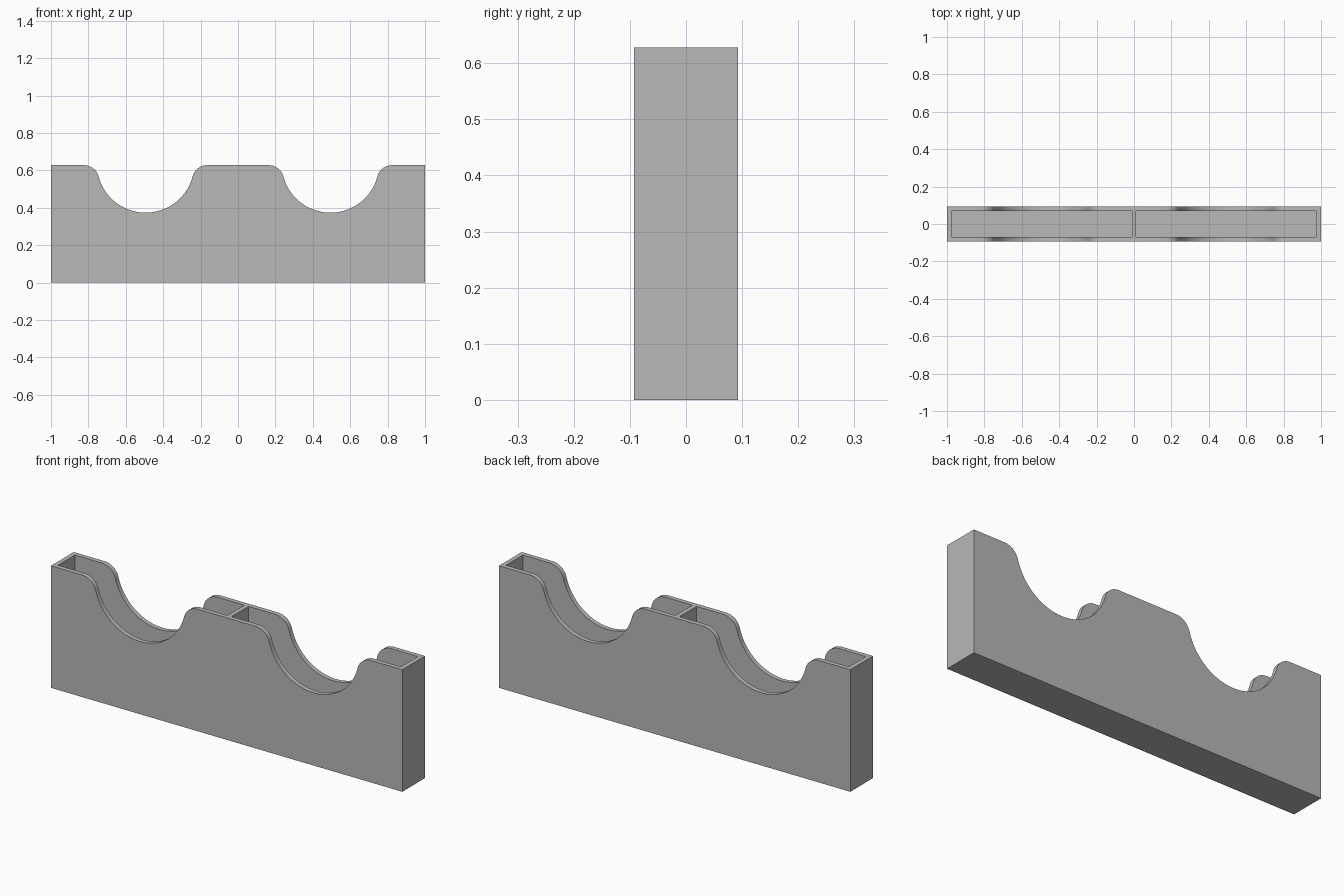
import bpy
import bmesh
from math import sin, cos, pi, atan2
from mathutils import Matrix, Vector

if "Cube" in bpy.data.objects:
    bpy.data.objects.remove(bpy.data.objects["Cube"], do_unlink=True)

HEIGHT, HALF_DEPTH, WALL = 0.628, 0.0925, 0.024
NOTCH_X, NOTCH_Z, NOTCH_R = 0.494, 0.634, 0.26   # scooped notch circle
FILLET_X, FILLET_R = 0.329, 0.08                 # rounded shoulder, from notch centre

grey = bpy.data.materials.new("plain_grey")
grey.use_nodes = True
colour = (0.48, 0.48, 0.48, 1)
grey.diffuse_color = colour
grey.node_tree.nodes["Principled BSDF"].inputs["Base Color"].default_value = colour


def make_object(name, bm):
    mesh = bpy.data.meshes.new(name)
    bmesh.ops.recalc_face_normals(bm, faces=bm.faces)
    bm.to_mesh(mesh)
    bm.free()
    obj = bpy.data.objects.new(name, mesh)
    bpy.context.collection.objects.link(obj)
    mesh.materials.append(grey)
    return obj


def arc(cx, cz, r, start, end, steps):
    angles = [start + (end - start) * i / steps for i in range(steps + 1)]
    return [(cx + r * cos(a), cz + r * sin(a)) for a in angles]


def notch(cx):
    """Outline of one notch, left to right: shoulder, scoop, shoulder."""
    fz = HEIGHT - FILLET_R
    tilt = atan2(NOTCH_Z - fz, FILLET_X)
    left = arc(cx - FILLET_X, fz, FILLET_R, pi / 2, tilt, 12)
    scoop = arc(cx, NOTCH_Z, NOTCH_R, pi + tilt, 2 * pi - tilt, 40)
    right = arc(cx + FILLET_X, fz, FILLET_R, pi - tilt, pi / 2, 12)
    return left + scoop[1:-1] + right


# Body: side profile extruded through the depth
outline = [(-1, 0), (-1, HEIGHT)] + notch(-NOTCH_X) + notch(NOTCH_X) + [(1, HEIGHT), (1, 0)]
bm = bmesh.new()
face = bm.faces.new([bm.verts.new((x, -HALF_DEPTH, z)) for x, z in outline])
extruded = bmesh.ops.extrude_face_region(bm, geom=[face])["geom"]
bmesh.ops.translate(bm, vec=(0, 2 * HALF_DEPTH, 0),
                    verts=[g for g in extruded if isinstance(g, bmesh.types.BMVert)])
body = make_object("holder_body", bm)

# Pockets: two open-topped cavities with a thin divider between them
bm = bmesh.new()
inner, outer = WALL / 2, 1 - WALL
for side in (-1, 1):
    size = Vector((outer - inner, 2 * (HALF_DEPTH - WALL), 1))
    place = Matrix.Translation((side * (inner + outer) / 2, 0, WALL + 0.5))
    bmesh.ops.create_cube(bm, size=1, matrix=place @ Matrix.Diagonal(size.to_4d()))
cutter = make_object("pocket_cutter", bm)
cutter.hide_render = True

cut = body.modifiers.new("pockets", "BOOLEAN")
cut.operation = "DIFFERENCE"
cut.solver = "EXACT"
cut.object = cutter
bpy.ops.object.select_all(action="DESELECT")
body.select_set(True)
bpy.context.view_layer.objects.active = body
bpy.ops.object.modifier_apply(modifier=cut.name)
bpy.data.objects.remove(cutter, do_unlink=True)

# Smooth notches with crisp edges
bpy.ops.object.shade_smooth_by_angle(angle=pi / 6)
